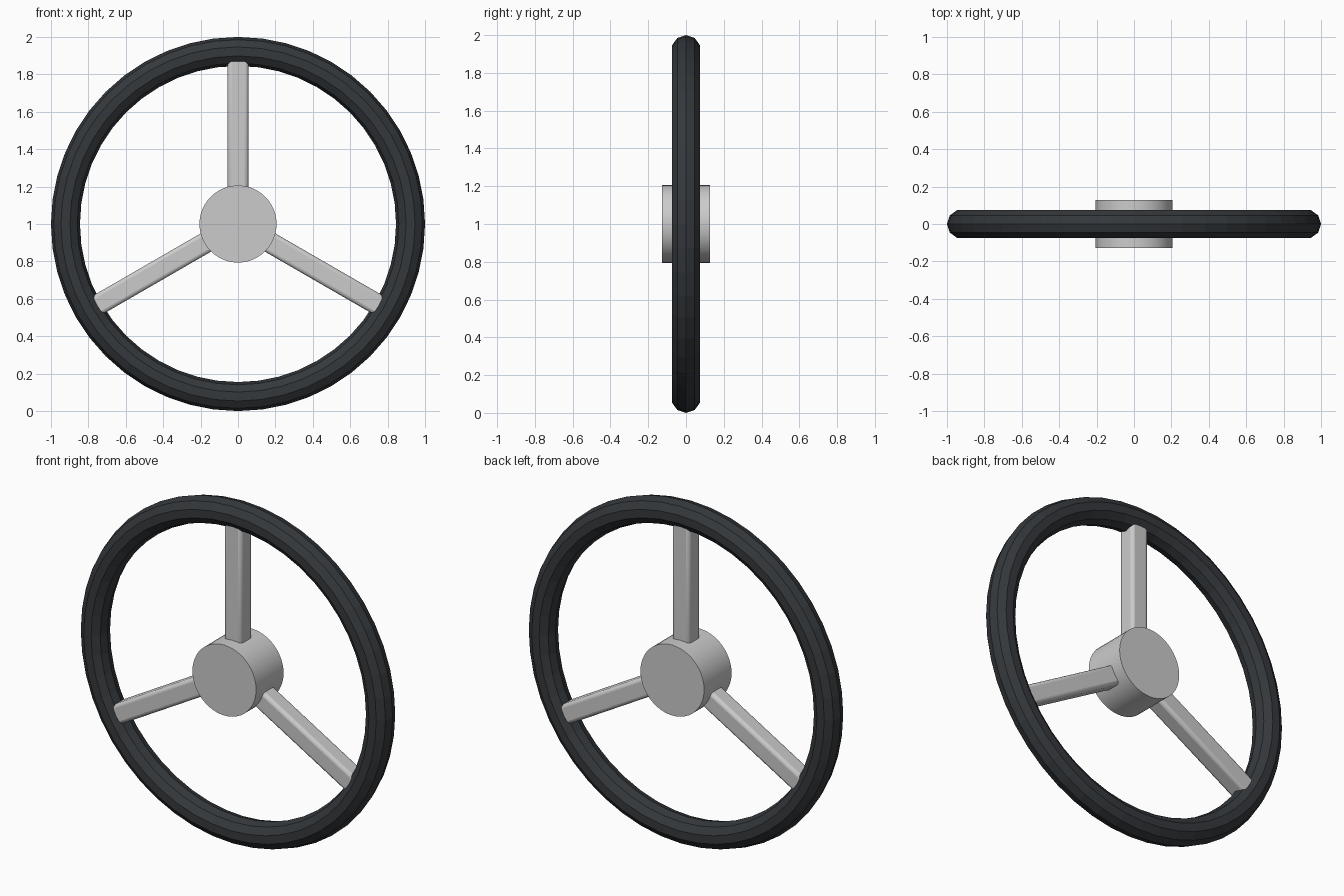
import bpy
import math
from mathutils import Matrix, Vector

if "Cube" in bpy.data.objects:
    bpy.data.objects.remove(bpy.data.objects["Cube"])

CENTRE = Vector((0, 0, 1))

dark = bpy.data.materials.new("dark_grip")
dark.diffuse_color = (0.035, 0.04, 0.045, 1)
dark.use_nodes = True
dark.node_tree.nodes["Principled BSDF"].inputs["Base Color"].default_value = dark.diffuse_color


def smooth(obj):
    bpy.ops.object.select_all(action='DESELECT')
    obj.select_set(True)
    bpy.context.view_layer.objects.active = obj
    bpy.ops.object.shade_smooth_by_angle(angle=math.radians(30))


# Rim: ten-sided ring, flat faces
bpy.ops.mesh.primitive_torus_add(
    location=CENTRE, rotation=(math.pi / 2, 0, 0),
    major_segments=48, minor_segments=10,
    major_radius=0.9225, minor_radius=0.0775)
rim = bpy.context.object
rim.name = "rim"
rim.data.materials.append(dark)

# Hub: short round drum facing front and back
bpy.ops.mesh.primitive_cylinder_add(
    vertices=48, radius=0.206, depth=0.254,
    location=CENTRE, rotation=(math.pi / 2, 0, 0))
hub = bpy.context.object
hub.name = "hub"
smooth(hub)


# Spokes: bars with rounded long edges, running from hub into the rim
def add_spoke(name, angle):
    inner, outer = 0.1, 0.92
    bpy.ops.mesh.primitive_cube_add(size=1)
    spoke = bpy.context.object
    spoke.name = name
    spoke.data.transform(
        Matrix.Translation((0, 0, (inner + outer) / 2))
        @ Matrix.Diagonal((0.112, 0.106, outer - inner, 1)))
    spoke.location = CENTRE
    spoke.rotation_euler = (0, angle, 0)
    bevel = spoke.modifiers.new("rounded_edges", 'BEVEL')
    bevel.width = 0.02
    bevel.segments = 3
    smooth(spoke)


for i, name in enumerate(("spoke_top", "spoke_right", "spoke_left")):
    add_spoke(name, i * math.tau / 3)
